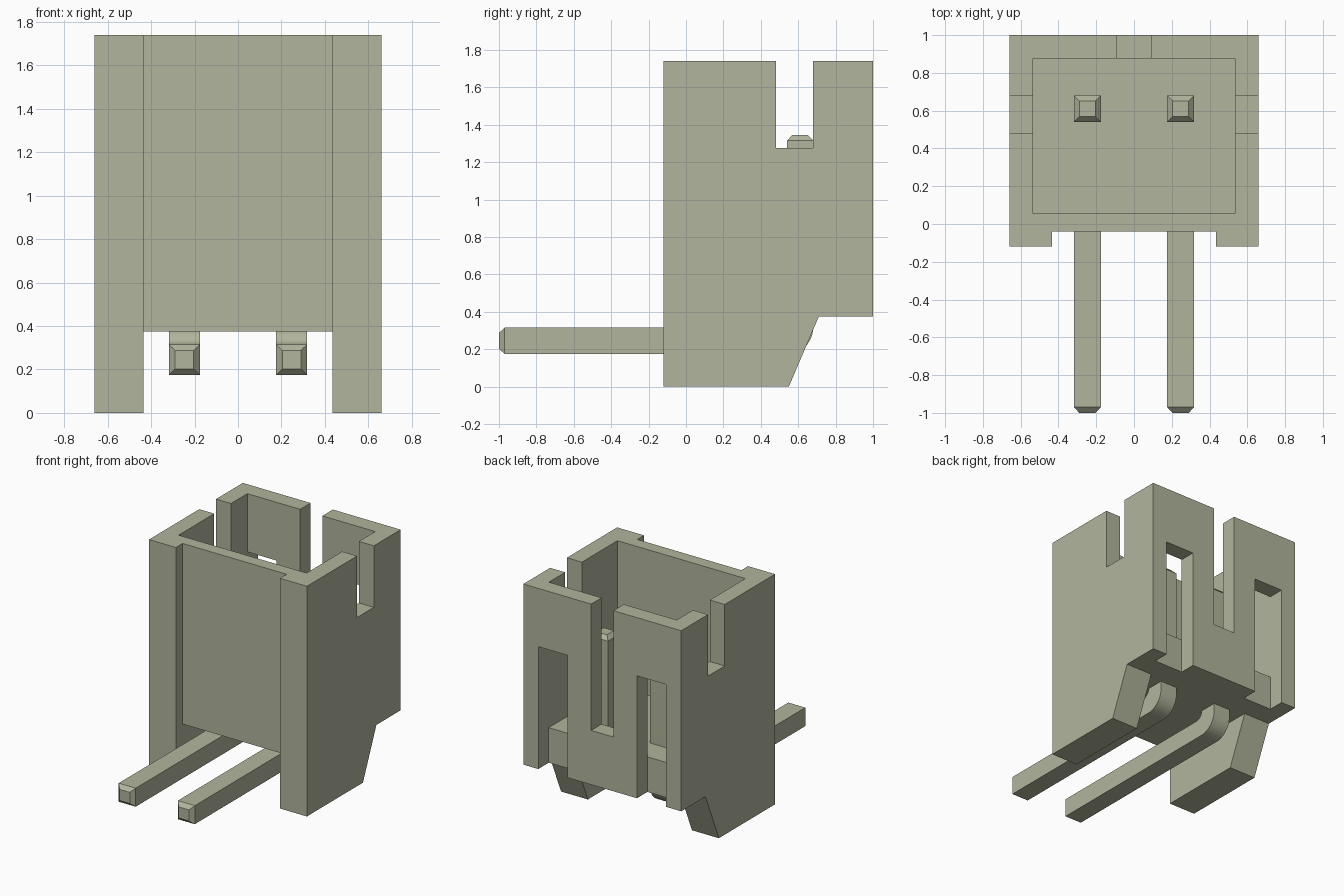
import bpy, bmesh, math
from mathutils import Vector

cube = bpy.data.objects.get("Cube")
if cube:
    bpy.data.objects.remove(cube, do_unlink=True)

# Single sage plastic colour
mat = bpy.data.materials.new("sage_grey")
mat.use_nodes = True
colour = (0.440, 0.462, 0.332, 1.0)
mat.diffuse_color = colour
bsdf = next(n for n in mat.node_tree.nodes if n.type == 'BSDF_PRINCIPLED')
bsdf.inputs["Base Color"].default_value = colour


def extrude_profile(name, profile, x0, x1, tips=()):
    """Extrude a (y, z) profile from x0 to x1; taper the end faces that point along tips."""
    bm = bmesh.new()
    face = bm.faces.new([bm.verts.new((x0, y, z)) for y, z in profile])
    res = bmesh.ops.extrude_face_region(bm, geom=[face])
    verts = [g for g in res["geom"] if isinstance(g, bmesh.types.BMVert)]
    bmesh.ops.translate(bm, verts=verts, vec=(x1 - x0, 0, 0))
    bmesh.ops.recalc_face_normals(bm, faces=bm.faces[:])
    for d in map(Vector, tips):
        end = max((f for f in bm.faces if f.normal.dot(d) > 0.99),
                  key=lambda f: f.calc_center_median().dot(d))
        tip = bmesh.ops.extrude_discrete_faces(bm, faces=[end])["faces"][0]
        c = tip.calc_center_median()
        for v in tip.verts:
            v.co = c + (v.co - c) * 0.6 + d * 0.03
    bmesh.ops.recalc_face_normals(bm, faces=bm.faces[:])
    mesh = bpy.data.meshes.new(name)
    bm.to_mesh(mesh)
    bm.free()
    mesh.materials.append(mat)
    obj = bpy.data.objects.new(name, mesh)
    bpy.context.collection.objects.link(obj)
    return obj


def activate(obj):
    bpy.ops.object.select_all(action='DESELECT')
    obj.select_set(True)
    bpy.context.view_layer.objects.active = obj


def cut_box(target, x, y, z):
    """Subtract a box given by its x, y and z ranges."""
    rect = [(y[0], z[0]), (y[1], z[0]), (y[1], z[1]), (y[0], z[1])]
    cutter = extrude_profile("cutter", rect, *x)
    cutter.hide_render = True
    mod = target.modifiers.new("cut", 'BOOLEAN')
    mod.operation, mod.solver, mod.object = 'DIFFERENCE', 'EXACT', cutter
    activate(target)
    bpy.ops.object.modifier_apply(modifier=mod.name)
    bpy.data.objects.remove(cutter, do_unlink=True)


# Housing: side silhouette with sloped feet, then carved out
side = [(-0.12, 0), (0.55, 0), (0.71, 0.375), (1, 0.375), (1, 1.74), (-0.12, 1.74)]
housing = extrude_profile("housing", side, -0.66, 0.66)
cut_box(housing, (-0.435, 0.435), (-1, -0.04), (-1, 3))           # recessed front panel
cut_box(housing, (-0.435, 0.435), (-1, 0.8), (-1, 0.375))         # gap between feet
cut_box(housing, (-0.535, 0.535), (0.055, 0.875), (0.64, 3))      # cavity
cut_box(housing, (-2, 2), (0.48, 0.68), (1.275, 3))               # side slots
cut_box(housing, (-0.093, 0.093), (0.8, 2), (0.785, 3))           # back slot
for s in (-1, 1):                                                 # back windows
    cut_box(housing, sorted((s * 0.29, s * 0.535)), (0.875, 2), (-1, 1.30))


# Bent square contact pins with tapered tips
def arc(cy, cz, r, a0, a1, n=12):
    angles = [math.radians(a0 + (a1 - a0) * i / n) for i in range(n + 1)]
    return [(cy + r * math.cos(a), cz + r * math.sin(a)) for a in angles]


pin_profile = ([(-0.97, 0.175)] + arc(0.54, 0.315, 0.14, -90, 0)
               + [(0.68, 1.315), (0.54, 1.315)]
               + arc(0.48, 0.375, 0.06, 0, -90) + [(-0.97, 0.315)])
for name, cx in (("right_pin", -0.247), ("left_pin", 0.247)):
    pin = extrude_profile(name, pin_profile, cx - 0.071, cx + 0.071,
                          tips=((0, -1, 0), (0, 0, 1)))
    activate(pin)
    bpy.ops.object.shade_smooth_by_angle(angle=math.radians(20))
